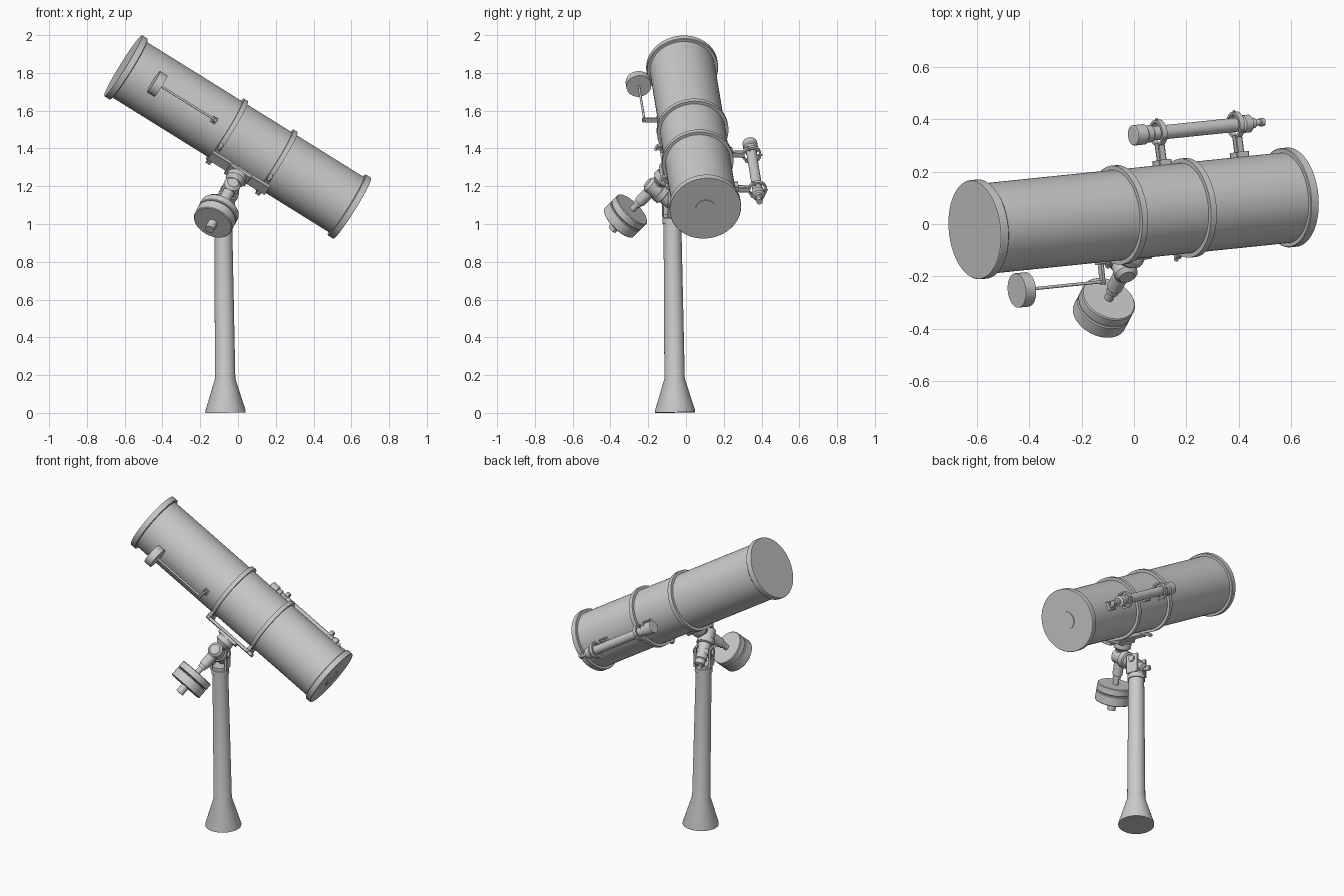
import bpy, bmesh, math
from mathutils import Vector as V, Matrix

if "Cube" in bpy.data.objects:
    bpy.data.objects.remove(bpy.data.objects["Cube"])

# Frame: tube axis u (front to rear), declination axis w, cross direction v
TOP, REAR = V((-0.608, -0.022, 1.838)), V((0.605, 0.103, 1.083))
L = (REAR - TOP).length
u = (REAR - TOP).normalized()
w = V((0.344, 0.663, 0.665))
w = (w - u * w.dot(u)).normalized()
v = w.cross(u).normalized()
C = TOP + u * 0.81


def finish(name, bm):
    bmesh.ops.recalc_face_normals(bm, faces=bm.faces)
    me = bpy.data.meshes.new(name)
    bm.to_mesh(me)
    bm.free()
    ob = bpy.data.objects.new(name, me)
    bpy.context.collection.objects.link(ob)
    bpy.ops.object.select_all(action='DESELECT')
    bpy.context.view_layer.objects.active = ob
    ob.select_set(True)
    bpy.ops.object.shade_smooth_by_angle(angle=math.radians(30))
    return ob


def lathe(name, origin, axis, profile, segs=48, closed=False):
    """Turn (radius, distance) points around an axis through origin."""
    rot = axis.normalized().to_track_quat('Z', 'Y').to_matrix()
    bm = bmesh.new()
    rows = []
    for r, d in profile:
        rows.append([bm.verts.new(origin + rot @ V((r * math.cos(a), r * math.sin(a), d)))
                     for a in (2 * math.pi * i / segs for i in range(segs))])
    pairs = list(zip(rows, rows[1:]))
    if closed:
        pairs.append((rows[-1], rows[0]))
    else:
        bm.faces.new(rows[0])
        bm.faces.new(rows[-1])
    for a, b in pairs:
        for i in range(segs):
            j = (i + 1) % segs
            bm.faces.new((a[i], a[j], b[j], b[i]))
    return finish(name, bm)


def rod(name, a, b, r, segs=32):
    return lathe(name, a, b - a, [(r, 0), (r, (b - a).length)], segs)


def ring(name, c, axis, r_in, r_out, width):
    h = width / 2
    return lathe(name, c, axis, [(r_in, -h), (r_out, -h), (r_out, h), (r_in, h)], closed=True)


def box(name, c, axes, size):
    bm = bmesh.new()
    bmesh.ops.create_cube(bm, size=1)
    rot = Matrix(axes).transposed()
    for p in bm.verts:
        p.co = c + rot @ V([a * s for a, s in zip(p.co, size)])
    bmesh.ops.bevel(bm, geom=bm.edges[:], offset=min(size) * 0.12, segments=1, affect='EDGES')
    return finish(name, bm)


# Main optical tube with end rims and rear cell
rod("main_tube", TOP + u * 0.005, REAR - u * 0.005, 0.173, 72)
lathe("front_rim", TOP, u, [(0.188, 0), (0.19, 0.003), (0.19, 0.033), (0.187, 0.036)], 72)
lathe("rear_rim", REAR - u * 0.036, u, [(0.187, 0), (0.19, 0.003), (0.19, 0.033), (0.188, 0.036)], 72)
rod("rear_cell_plate", REAR - u * 0.01, REAR + u * 0.005, 0.053)

# Tube rings with their feet and clamp bolts
for i, t in enumerate((0.65, 0.96)):
    c = TOP + u * t
    ring(f"tube_ring_{i}", c, u, 0.17, 0.19, 0.026)
    box(f"ring_foot_{i}", c - w * 0.193, (u, v, w), (0.026, 0.17, 0.016))
    rod(f"clamp_bolt_{i}", c - w * 0.215 - v * 0.075, c - w * 0.17 - v * 0.075, 0.009, 16)

# Dovetail bar and saddle
box("dovetail_bar", C - w * 0.21, (u, v, w), (0.36, 0.07, 0.02))
box("saddle", C - w * 0.226, (u, v, w), (0.13, 0.085, 0.022))

# Declination axis, counterweight shaft and weights
lathe("declination_housing", C, -w,
      [(0.05, 0.235), (0.053, 0.24), (0.053, 0.268), (0.045, 0.275), (0.032, 0.29),
       (0.03, 0.44), (0.024, 0.45), (0.024, 0.465)])
rod("counterweight_shaft", C - w * 0.45, C - w * 0.64, 0.017)
rod("shaft_end_stop", C - w * 0.60, C - w * 0.662, 0.025)
for i, (a, b) in enumerate(((0.502, 0.546), (0.55, 0.61))):
    lathe(f"counterweight_{i}", C, -w,
          [(0.104, a), (0.108, a + 0.004), (0.108, b - 0.004), (0.104, b)], 64)

# Polar axis housing
D = C - w * 0.33
p = V((0.25, -0.72, 0.65))
p = (p - w * p.dot(w)).normalized()
lathe("polar_housing", D, -p,
      [(0.03, -0.045), (0.045, -0.03), (0.045, 0.03), (0.052, 0.033), (0.052, 0.065),
       (0.04, 0.07), (0.036, 0.17), (0.03, 0.175), (0.03, 0.205), (0.02, 0.21)])

# Pillar with flared base
base = V((-0.066, -0.058, 0.002))
up = V((-0.012, -0.014, 1.02)).normalized()
lathe("pillar", base, up,
      [(0.107, 0), (0.107, 0.008), (0.054, 0.18), (0.047, 1.01)], 64)

# Mount head: collar, fork cheeks, altitude bolt and adjusters
head = base + up * 1.02
lathe("azimuth_collar", head, up,
      [(0.053, -0.02), (0.053, 0.008), (0.048, 0.012), (0.048, 0.03)])
h = p.cross(up).normalized()
f = up.cross(h).normalized()
for i, s in enumerate((-1, 1)):
    box(f"fork_cheek_{i}", head + up * 0.075 + h * s * 0.045, (h, f, up), (0.014, 0.075, 0.12))
pivot = head + up * 0.105
rod("altitude_bolt", pivot - h * 0.062, pivot + h * 0.062, 0.02, 24)
rod("altitude_adjuster", head + up * 0.04 - f * 0.02, head + up * 0.04 - f * 0.085, 0.009, 16)
rod("adjuster_knob", head + up * 0.04 - f * 0.075, head + up * 0.04 - f * 0.095, 0.016, 16)

# Finder scope, parallel to the tube
F = V((-0.005, 0.338, 1.428))
lathe("finder_scope", F, u,
      [(0.034, 0), (0.039, 0.003), (0.039, 0.05), (0.033, 0.055), (0.033, 0.08),
       (0.027, 0.085), (0.027, 0.49), (0.034, 0.495), (0.034, 0.525), (0.02, 0.53),
       (0.02, 0.548), (0.012, 0.55), (0.012, 0.572), (0.016, 0.574), (0.016, 0.59)])
for i, d in enumerate((0.115, 0.465)):
    c = F + u * d
    axis_pt = TOP + u * (c - TOP).dot(u)
    n = (c - axis_pt).normalized()
    m = u.cross(n)
    dist = (c - axis_pt).length
    ring(f"finder_ring_{i}", c, u, 0.04, 0.05, 0.022)
    box(f"finder_stem_{i}", axis_pt + n * (0.165 + dist - 0.045) / 2, (u, m, n),
        (0.024, 0.024, dist - 0.21))
    box(f"finder_foot_{i}", axis_pt + n * 0.178, (u, m, n), (0.05, 0.05, 0.022))
    for k in range(3):
        a = math.pi / 2 + k * 2 * math.pi / 3
        q = n * math.sin(a) + m * math.cos(a)
        rod(f"finder_screw_{i}_{k}", c + q * 0.024, c + q * 0.056, 0.005, 12)

# Small side balance weight on a thin rod with bracket
E = V((-0.12, -0.22, 1.55))
W = E - u * 0.365
rod("balance_weight", W - u * 0.022, W + u * 0.024, 0.066, 48)
rod("balance_rod", W, E + u * 0.012, 0.006, 16)
axis_pt = TOP + u * (E - TOP).dot(u)
n = (E - axis_pt).normalized()
box("balance_bracket", axis_pt + n * 0.212, (u, u.cross(n), n), (0.012, 0.022, 0.09))
box("bracket_foot", axis_pt + n * 0.174, (u, u.cross(n), n), (0.028, 0.034, 0.012))
